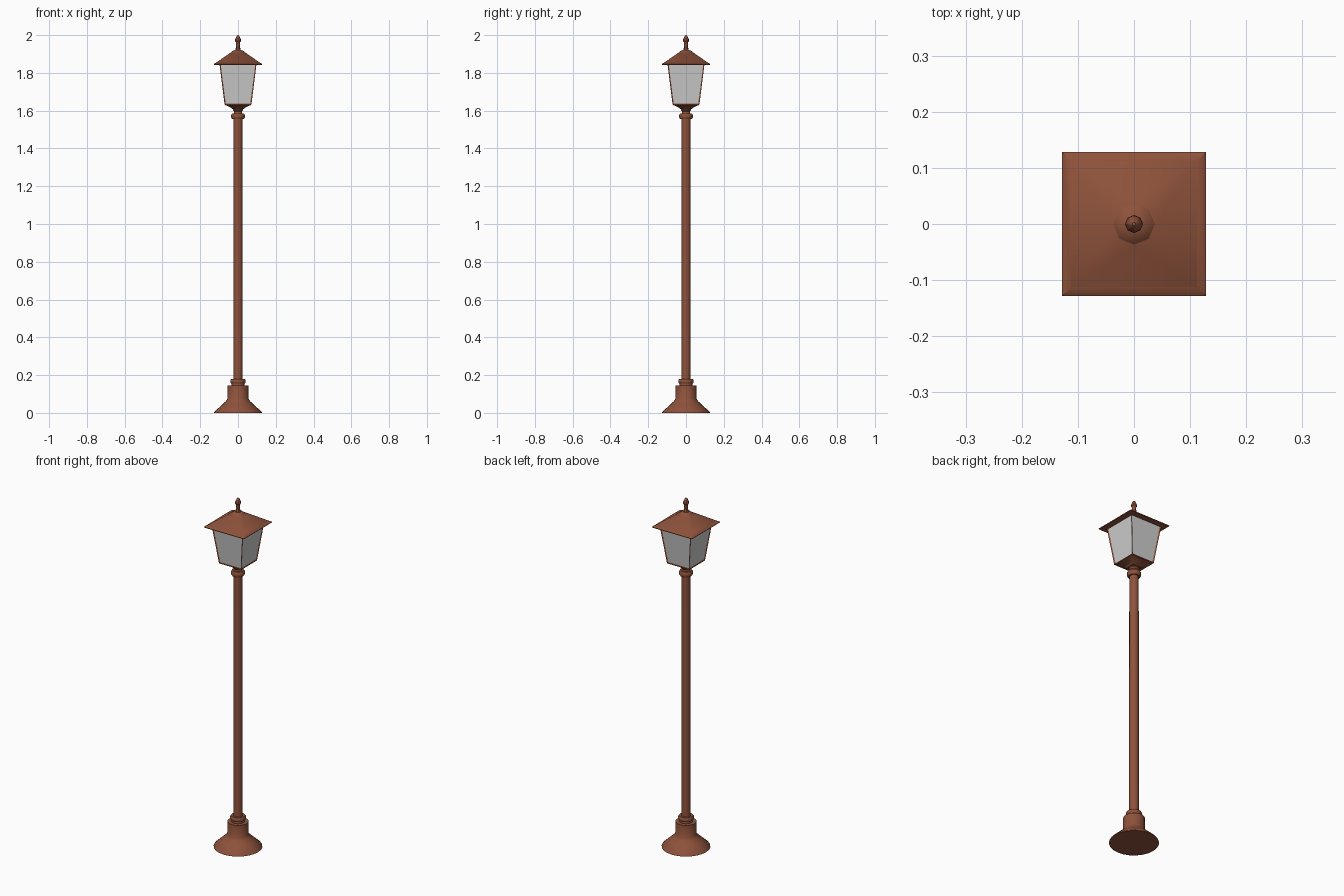
import bpy, bmesh, math

if "Cube" in bpy.data.objects:
    bpy.data.objects.remove(bpy.data.objects["Cube"])


def material(name, rgb):
    m = bpy.data.materials.new(name)
    m.diffuse_color = (*rgb, 1)
    m.use_nodes = True
    m.node_tree.nodes["Principled BSDF"].inputs["Base Color"].default_value = m.diffuse_color
    return m


copper = material("copper_brown", (0.27, 0.085, 0.044))
glass = material("pale_glass", (0.62, 0.62, 0.62))


def finish(name, bm, mats, smooth=True):
    bmesh.ops.recalc_face_normals(bm, faces=bm.faces)
    me = bpy.data.meshes.new(name)
    bm.to_mesh(me)
    bm.free()
    ob = bpy.data.objects.new(name, me)
    bpy.context.collection.objects.link(ob)
    for m in mats:
        me.materials.append(m)
    if smooth:
        bpy.ops.object.select_all(action='DESELECT')
        ob.select_set(True)
        bpy.context.view_layer.objects.active = ob
        bpy.ops.object.shade_smooth_by_angle(angle=math.radians(40))
    return ob


def rings(profile, sides, phase=0.0, scale=1.0):
    """Closed loft through regular polygon rings given as (radius, z)."""
    bm = bmesh.new()
    loops = []
    for r, z in profile:
        loops.append([bm.verts.new((
            r * scale * math.cos(phase + math.tau * i / sides),
            r * scale * math.sin(phase + math.tau * i / sides), z))
            for i in range(sides)])
    for a, b in zip(loops, loops[1:]):
        for i in range(sides):
            j = (i + 1) % sides
            bm.faces.new((a[i], a[j], b[j], b[i]))
    bm.faces.new(loops[0][::-1])
    bm.faces.new(loops[-1])
    return bm


def lathe(name, profile, sides=24):
    return finish(name, rings(profile, sides), [copper])


def square(profile):
    return rings(profile, 4, math.pi / 4, math.sqrt(2))


# Flared foot and pole
lathe("foot", [(0.127, 0), (0.125, 0.006), (0.09, 0.038), (0.064, 0.062),
               (0.056, 0.074), (0.055, 0.145)])
lathe("pole", [(0.025, 0.14), (0.024, 1.57)], 16)


# Rounded collars on the pole
def collar(name, r, z, h):
    lathe(name, [(0.024, z - h), (r - 0.005, z - h), (r, z - h * 0.45),
                 (r, z + h * 0.45), (r - 0.005, z + h), (0.024, z + h)])


lathe("lower_neck", [(0.034, 0.143), (0.034, 0.158)])
collar("lower_collar", 0.041, 0.167, 0.012)
collar("upper_collar", 0.036, 1.571, 0.015)
lathe("upper_neck", [(0.024, 1.575), (0.02, 1.595), (0.027, 1.603), (0.027, 1.615)])

# Tapered lantern tray
finish("lantern_tray", square([(0.03, 1.608), (0.038, 1.616), (0.068, 1.63),
                               (0.070, 1.636)]), [copper])

# Lantern body: frame with inset glass panes
bm = square([(0.071, 1.632), (0.098, 1.848)])
bm.normal_update()
panes = [f for f in bm.faces if abs(f.normal.z) < 0.5]
bmesh.ops.inset_individual(bm, faces=panes, thickness=0.009, depth=-0.004)
for f in panes:
    f.material_index = 1
finish("lantern_body", bm, [copper, glass], False)

# Roof: square eave, then slopes running up into an octagonal crown
finish("roof_eave", square([(0.126, 1.843), (0.128, 1.847), (0.112, 1.857)]), [copper])
bm = bmesh.new()
for r, n, z, ph in ((0.112 * math.sqrt(2), 4, 1.857, math.pi / 4),
                    (0.038, 8, 1.908, 0)):
    for i in range(n):
        a = ph + math.tau * i / n
        bm.verts.new((r * math.cos(a), r * math.sin(a), z))
bmesh.ops.convex_hull(bm, input=bm.verts)
finish("roof", bm, [copper])

# Finial
finish("finial", rings([(0.038, 1.907), (0.028, 1.917), (0.015, 1.921),
                        (0.012, 1.928), (0.011, 1.962), (0.016, 1.968),
                        (0.015, 1.978), (0.007, 1.996), (0.003, 2.0)], 8), [copper])
